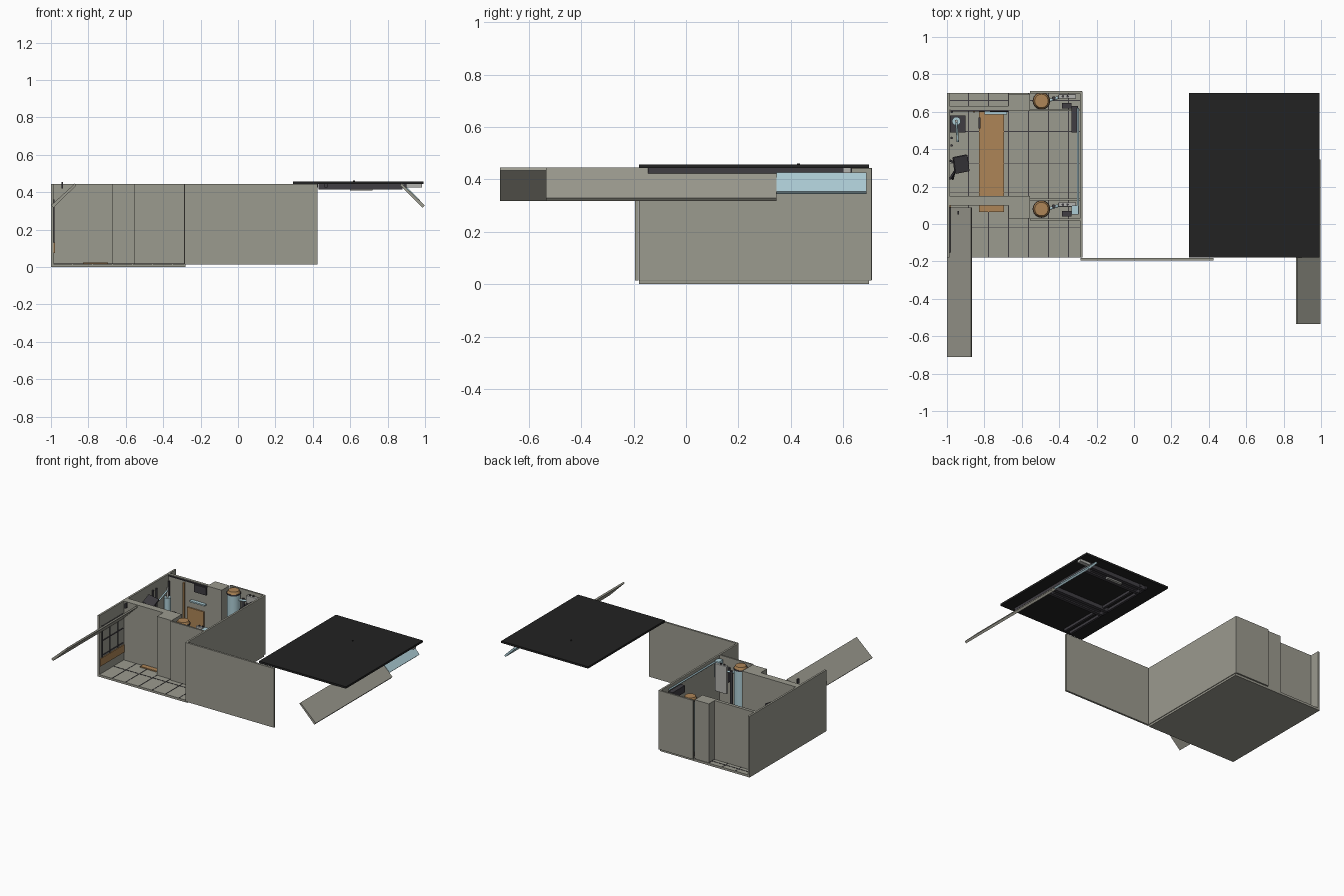
import bpy, bmesh, math
from mathutils import Vector


def mat(name, rgb):
    m = bpy.data.materials.new(name)
    m.diffuse_color = (*rgb, 1)
    return m


GREY = mat("warm_grey", (0.33, 0.325, 0.275))
BLACK = mat("roof_black", (0.016, 0.016, 0.016))
DARK = mat("dark_grey", (0.05, 0.047, 0.055))
WOOD = mat("wood_orange", (0.42, 0.235, 0.095))
BLUE = mat("pale_blue", (0.42, 0.61, 0.67))
PALE = mat("pale_grey", (0.45, 0.45, 0.43))


def finish(bm, name, m):
    me = bpy.data.meshes.new(name)
    bm.to_mesh(me)
    bm.free()
    me.materials.append(m)
    ob = bpy.data.objects.new(name, me)
    bpy.context.collection.objects.link(ob)
    return ob


def box(name, m, x, y, z, bevel=0):
    """Box from (min, max) ranges."""
    bm = bmesh.new()
    bmesh.ops.create_cube(bm, size=1)
    for v in bm.verts:
        v.co = [r[0] + (c + 0.5) * (r[1] - r[0]) for c, r in zip(v.co, (x, y, z))]
    if bevel:
        bmesh.ops.bevel(bm, geom=bm.edges[:], offset=bevel, segments=2, affect='EDGES', profile=0.5)
    return finish(bm, name, m)


def rod(name, m, a, b, r, sides=16, r2=None):
    """Cylinder or cone between two points."""
    a, b = Vector(a), Vector(b)
    bm = bmesh.new()
    bmesh.ops.create_cone(bm, cap_ends=True, segments=sides, radius1=r,
                          radius2=r if r2 is None else r2, depth=(b - a).length)
    q = (b - a).to_track_quat('Z', 'Y')
    for v in bm.verts:
        v.co = q @ v.co + (a + b) / 2
    for f in bm.faces:
        f.smooth = len(f.verts) == 4
    return finish(bm, name, m)


def slanted(name, m, profile, y):
    """Extrude an xz outline along y."""
    bm = bmesh.new()
    f = bm.faces.new([bm.verts.new((px, y[0], pz)) for px, pz in profile])
    r = bmesh.ops.extrude_face_region(bm, geom=[f])
    for v in r['geom']:
        if isinstance(v, bmesh.types.BMVert):
            v.co.y = y[1]
    bmesh.ops.recalc_face_normals(bm, faces=bm.faces[:])
    return finish(bm, name, m)


TOP = 0.443

# Floor slab and tile joints
box("floor", GREY, (-1, -0.28), (-0.18, 0.70), (0, 0.016))
for i in range(6):
    x = -0.885 + i * 0.107
    box("tile_joint_long", DARK, (x - 0.002, x + 0.002), (-0.18, 0.70), (0.015, 0.018))
for y in (-0.02, 0.17, 0.325, 0.495, 0.66):
    box("tile_joint_cross", DARK, (-0.985, -0.29), (y - 0.002, y + 0.002), (0.015, 0.018))

# Outer walls and the folded-out front wall
box("left_wall", GREY, (-1, -0.986), (-0.18, 0.70), (0.0, TOP))
box("right_wall", GREY, (-0.29, -0.275), (-0.18, 0.71), (0.014, TOP), 0.003)
box("front_wall_open", GREY, (-0.285, 0.425), (-0.195, -0.181), (0.014, TOP))

# Inner walls, corner columns and equipment niches
box("room_front_wall", GREY, (-0.986, -0.67), (0.10, 0.15), (0.016, TOP))
box("room_back_wall", GREY, (-0.986, -0.67), (0.61, 0.63), (0.016, TOP))
box("front_column", GREY, (-0.67, -0.555), (0.03, 0.15), (0.016, TOP))
box("back_column", GREY, (-0.67, -0.555), (0.605, 0.695), (0.016, TOP))
box("front_niche_wall", GREY, (-0.555, -0.285), (0.018, 0.03), (0.016, TOP))
box("back_niche_wall", GREY, (-0.555, -0.285), (0.699, 0.711), (0.016, TOP))
for y in (0.13, 0.608):
    box("niche_sill", GREY, (-0.555, -0.29), (y - 0.005, y + 0.005), (0.016, 0.03))

# Boiler, tank and pump in each niche
for y in (0.08, 0.658):
    rod("boiler", BLUE, (-0.495, y, 0.05), (-0.495, y, 0.415), 0.046, 24)
    rod("boiler_rim", DARK, (-0.495, y, 0.415), (-0.495, y, 0.425), 0.047, 24)
    rod("boiler_cap", WOOD, (-0.495, y, 0.425), (-0.495, y, 0.442), 0.044, 24, 0.036)
    rod("boiler_foot", DARK, (-0.495, y, 0.016), (-0.495, y, 0.05), 0.038, 24)
    box("tank", PALE, (-0.405, -0.31), (y + 0.012, y + 0.036), (0.22, 0.42), 0.004)
    for x in (-0.38, -0.355):
        rod("tank_valve", DARK, (x, y + 0.024, 0.42), (x, y + 0.024, 0.428), 0.007, 10)
    rod("pump_pipe", DARK, (-0.43, y + 0.015, 0.03), (-0.43, y + 0.015, 0.39), 0.01, 10)
    rod("link_pipe", BLUE, (-0.46, y, 0.38), (-0.40, y + 0.02, 0.38), 0.008, 10)
    box("control_box", DARK, (-0.385, -0.335), (y - 0.04, y - 0.01), (0.28, 0.38))
box("wall_heater", BLUE, (-0.335, -0.295), (0.05, 0.10), (0.31, 0.43), 0.004)
rod("wall_pipe", BLUE, (-0.30, 0.10, 0.42), (-0.30, 0.62, 0.42), 0.006, 10)
box("right_wall_panel", DARK, (-0.335, -0.30), (0.49, 0.63), (0.36, 0.41))

# Wooden floor strip, door and trim
box("wood_floor_strip", WOOD, (-0.83, -0.695), (0.065, 0.61), (0.017, 0.025))
box("back_door", WOOD, (-0.83, -0.695), (0.60, 0.609), (0.025, 0.25))
box("door_post", WOOD, (-0.86, -0.85), (0.595, 0.609), (0.025, 0.42))
box("back_vent", DARK, (-0.77, -0.675), (0.598, 0.609), (0.375, 0.43))
box("back_rail", DARK, (-0.98, -0.67), (0.602, 0.609), (0.432, 0.44))
box("back_shelf", BLUE, (-0.80, -0.68), (0.585, 0.609), (0.30, 0.31))
box("back_side_board", DARK, (-0.832, -0.822), (0.51, 0.57), (0.026, 0.10))

# Left wall wainscot and window bars
box("wainscot", WOOD, (-0.986, -0.979), (-0.175, 0.098), (0.075, 0.13))
for y in (-0.15, -0.06, 0.03):
    box("window_bar", DARK, (-0.986, -0.981), (y - 0.003, y + 0.003), (0.13, 0.36))
for z in (0.145, 0.25, 0.355):
    box("window_rail", DARK, (-0.986, -0.981), (-0.15, 0.09), (z - 0.003, z + 0.003))

# Wash stand
box("wash_stand", DARK, (-0.985, -0.90), (0.49, 0.58), (0.016, 0.20))
rod("wash_bowl", BLUE, (-0.95, 0.55, 0.20), (-0.95, 0.55, 0.31), 0.023)
rod("wash_stem", PALE, (-0.95, 0.55, 0.31), (-0.95, 0.55, 0.38), 0.008, 10)
rod("wash_arm", BLUE, (-0.95, 0.55, 0.36), (-0.942, 0.44, 0.33), 0.006, 10)
for y in (0.42, 0.46, 0.60):
    rod("wall_pipe_upright", DARK, (-0.975, y, 0.15), (-0.975, y, 0.40), 0.007, 10)

# Swivel screen on its wall arm
scr = box("swivel_screen", DARK, (-0.04, 0.04), (-0.045, 0.045), (-0.012, 0.012), 0.004)
scr.location = (-0.925, 0.32, 0.37)
scr.rotation_euler = (0.25, 0.3, 0.2)
for a, b in (((-0.985, 0.24, 0.34), (-0.94, 0.31, 0.36)), ((-0.985, 0.34, 0.36), (-0.94, 0.32, 0.36)),
             ((-0.97, 0.24, 0.25), (-0.96, 0.28, 0.36))):
    rod("screen_arm", DARK, a, b, 0.006, 8)
box("hatch_latch", DARK, (-0.945, -0.935), (0.05, 0.07), (0.42, 0.455))

# Slanted side hatches and glazed strip
left = [(-1, 0.33), (-0.987, 0.317), (-0.866, 0.435), (-0.872, 0.446)]
right = [(0.998, 0.33), (0.987, 0.317), (0.866, 0.438), (0.875, 0.446)]
slanted("left_hatch", GREY, left, (-0.71, 0.087))
slanted("right_hatch", GREY, right, (-0.535, 0.345))
slanted("glazed_strip", BLUE, [(0.974, 0.355), (0.964, 0.345), (0.892, 0.417), (0.902, 0.427)], (0.345, 0.69))

# Roof with underside frame
box("roof", BLACK, (0.295, 0.992), (-0.18, 0.70), (0.443, 0.457))
rod("roof_knob", BLACK, (0.62, 0.43, 0.45), (0.62, 0.43, 0.462), 0.006, 8)
for y in (0.21, 0.585):
    for d in (-0.028, 0.028):
        box("roof_beam", DARK, (0.43, 0.88), (y + d - 0.012, y + d + 0.012), (0.415, 0.443))
    box("roof_beam_web", DARK, (0.46, 0.85), (y - 0.02, y + 0.02), (0.424, 0.443))
for x in (0.42, 0.47):
    box("roof_rail", DARK, (x - 0.008, x + 0.008), (-0.145, 0.63), (0.425, 0.443))
box("roof_edge_rail", DARK, (0.885, 0.90), (-0.145, 0.635), (0.423, 0.443))
box("roof_lamp", PALE, (0.60, 0.72), (0.575, 0.595), (0.41, 0.424))
box("roof_bracket", PALE, (0.88, 0.985), (0.60, 0.63), (0.425, 0.443))
